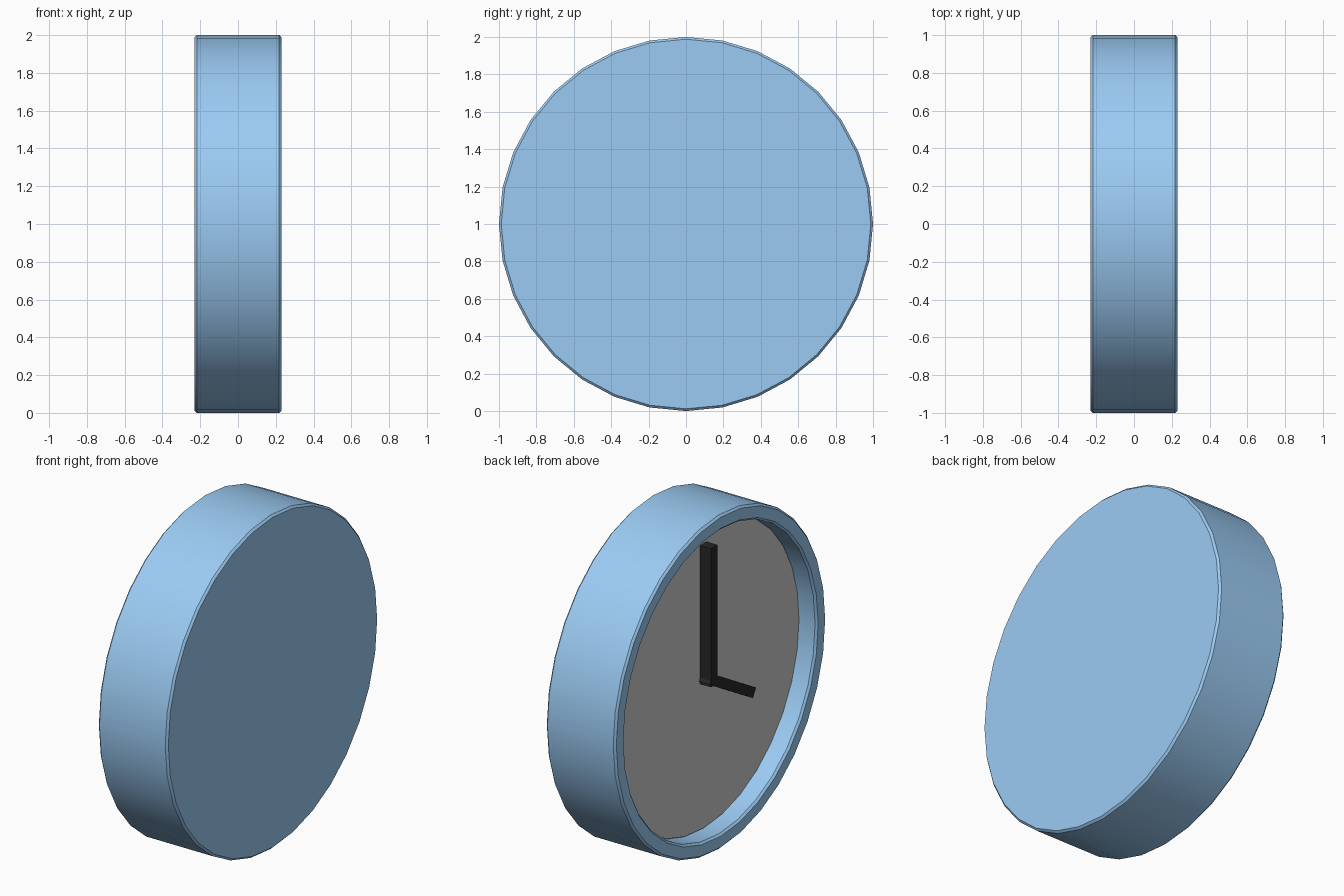
import bpy, bmesh
from math import cos, sin, pi, radians
from mathutils import Matrix

if "Cube" in bpy.data.objects:
    bpy.data.objects.remove(bpy.data.objects["Cube"])

SIDES = 32


def material(name, rgb):
    m = bpy.data.materials.new(name)
    m.diffuse_color = (*rgb, 1)
    m.use_nodes = True
    m.node_tree.nodes["Principled BSDF"].inputs["Base Color"].default_value = m.diffuse_color
    return m


def finish(bm, name, mat=None):
    bmesh.ops.recalc_face_normals(bm, faces=bm.faces)
    me = bpy.data.meshes.new(name)
    bm.to_mesh(me)
    bm.free()
    ob = bpy.data.objects.new(name, me)
    bpy.context.collection.objects.link(ob)
    if mat:
        me.materials.append(mat)
    return ob


def lathe_x(name, profile, mat=None):
    """Revolve (x, radius) points about the x axis at z = 1 and cap both ends."""
    bm = bmesh.new()
    rings = [[bm.verts.new((x, r * sin(2 * pi * i / SIDES), 1 + r * cos(2 * pi * i / SIDES)))
              for i in range(SIDES)] for x, r in profile]
    for a, b in zip(rings, rings[1:]):
        for i in range(SIDES):
            j = (i + 1) % SIDES
            bm.faces.new((a[i], a[j], b[j], b[i]))
    bm.faces.new(rings[0])
    bm.faces.new(rings[-1])
    ob = finish(bm, name, mat)
    bpy.context.view_layer.objects.active = ob
    ob.select_set(True)
    bpy.ops.object.shade_smooth_by_angle(angle=radians(30))
    ob.select_set(False)
    return ob


def hand(name, length, angle, mat):
    """Square bar pivoting on the dial centre, angle clockwise from twelve."""
    w, x0, x1 = 0.06, -0.187, -0.115
    bm = bmesh.new()
    size = (x1 - x0, w, length + w / 2)
    bmesh.ops.create_cube(bm, size=1, matrix=Matrix.Translation(
        ((x0 + x1) / 2, 0, (length - w / 2) / 2)) @ Matrix.Diagonal((*size, 1)))
    bm.transform(Matrix.Translation((0, 0, 1)) @ Matrix.Rotation(radians(angle), 4, 'X'))
    return finish(bm, name, mat)


blue = material("blue", (0.33, 0.6, 0.9))
black = material("black", (0.02, 0.02, 0.02))

# Casing: closed back, raised rim and recessed front, with softened edges
c = 0.012
lathe_x("casing", [(0.23, 1 - c), (0.23 - c, 1), (-0.23 + c, 1), (-0.23, 1 - c),
                   (-0.23, 0.91 + c), (-0.23 + c, 0.91), (-0.105, 0.91)], blue)

# Dial
lathe_x("dial", [(-0.09, 0.905), (-0.115, 0.905)])

# Hands showing four o'clock
hand("minute_hand", 0.80, 0, black)
hand("hour_hand", 0.44, 120, black)
